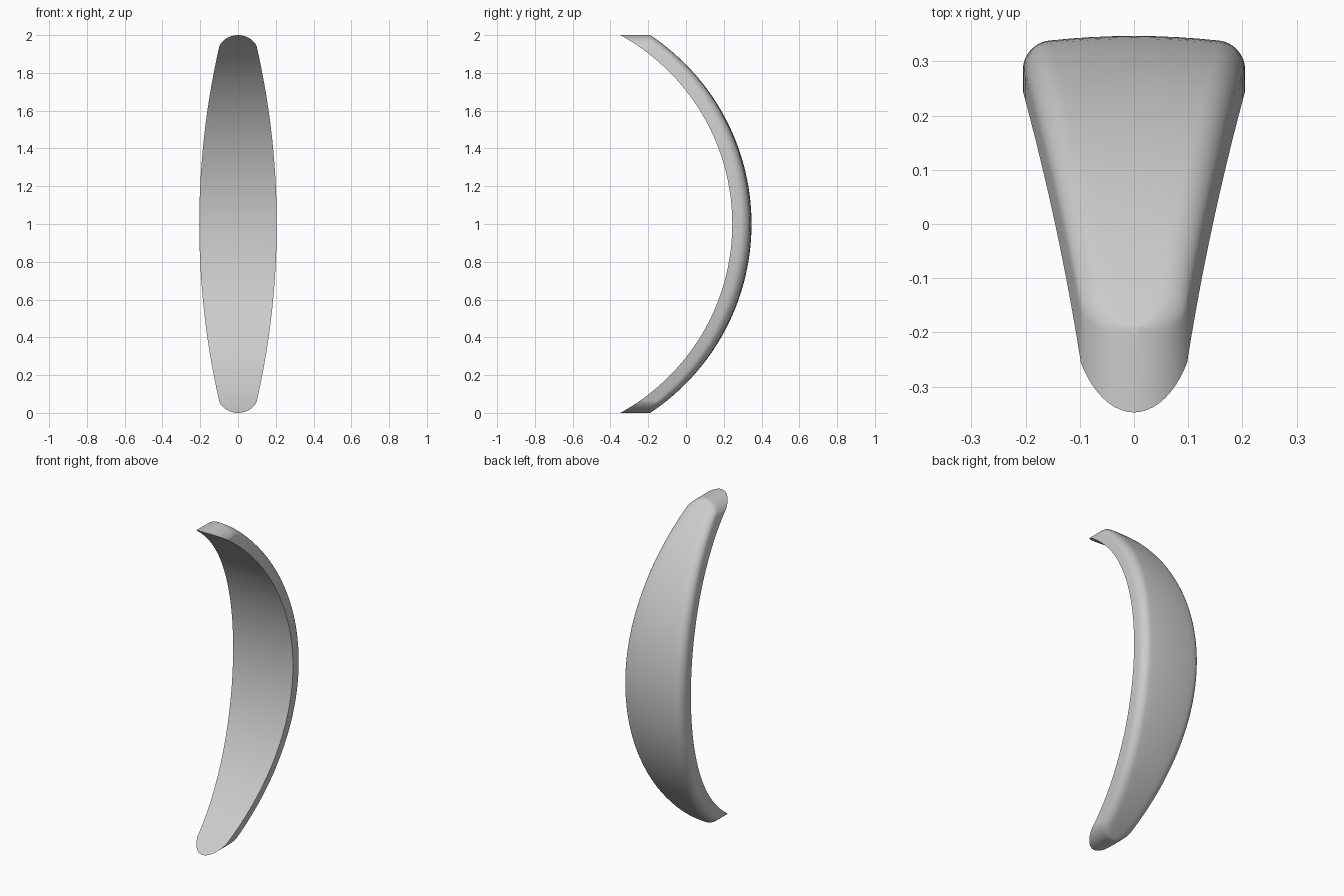
import bpy, bmesh
from math import sqrt, sin, cos, pi, radians

cube = bpy.data.objects.get("Cube")
if cube:
    bpy.data.objects.remove(cube)

CAP = 0.1        # height of the rounded tips
FILLET = 0.047   # rounding of the outer rim


def arc(peak, radius, h):
    """Circular arc with its crest at half height."""
    return peak - radius + sqrt(radius ** 2 - h ** 2)


def half_width(h):
    body = arc(0.205, 4.22, h)
    tip = (abs(h) - 1 + CAP) / CAP
    if tip <= 0:
        return body
    return min(body, 0.109 * sqrt(max(0, 1 - tip ** 2)))


def section(h):
    """Closed cross-section at height h from the middle."""
    w = half_width(h)
    inner, outer = arc(0.245, 1.14, h), arc(0.347, 1.2, h)
    r = FILLET * min(1, w / 0.1)

    def back(x):
        return outer - 0.35 * x * x

    # right half of the back: rim wall, fillet, then the crowned face
    half = [(w, back(w) - r - 0.02)]
    for i in range(9):
        a = i / 8 * pi / 2
        x = w - r + r * cos(a)
        half.append((x, back(x) - r + r * sin(a)))
    half += [((w - r) * s, back((w - r) * s)) for s in (0.75, 0.5, 0.25)]
    front = [(w * (i / 4 - 1), inner) for i in range(9)]
    mirrored = [(-x, y) for x, y in reversed(half)]
    return front + half + [(0, back(0))] + mirrored


# heights: fine steps around the tips, even steps along the body
tip = [1 - CAP * (1 - cos(i / 14 * pi / 2)) for i in range(14)]
body = [(1 - CAP) * (1 - i / 24) for i in range(24)]
upper = tip + body
heights = [-h for h in upper] + [0] + upper[::-1]

# loft the shell
bm = bmesh.new()
rings = [[bm.verts.new((x, y, h + 1)) for x, y in section(h)] for h in heights]
for a, b in zip(rings, rings[1:]):
    for i in range(len(a)):
        j = (i + 1) % len(a)
        bm.faces.new((a[i], a[j], b[j], b[i]))
bmesh.ops.remove_doubles(bm, verts=bm.verts, dist=0.00005)
bmesh.ops.recalc_face_normals(bm, faces=bm.faces)
mesh = bpy.data.meshes.new("curved_shell")
bm.to_mesh(mesh)
bm.free()

# smooth surface with a crisp inner rim
mesh.polygons.foreach_set("use_smooth", [True] * len(mesh.polygons))
mesh.set_sharp_from_angle(angle=radians(65))

grey = bpy.data.materials.new("plain grey")
grey.use_nodes = True
colour = (0.6, 0.6, 0.6, 1)
grey.diffuse_color = colour
grey.node_tree.nodes["Principled BSDF"].inputs["Base Color"].default_value = colour
mesh.materials.append(grey)

shell = bpy.data.objects.new("curved_shell", mesh)
bpy.context.collection.objects.link(shell)
